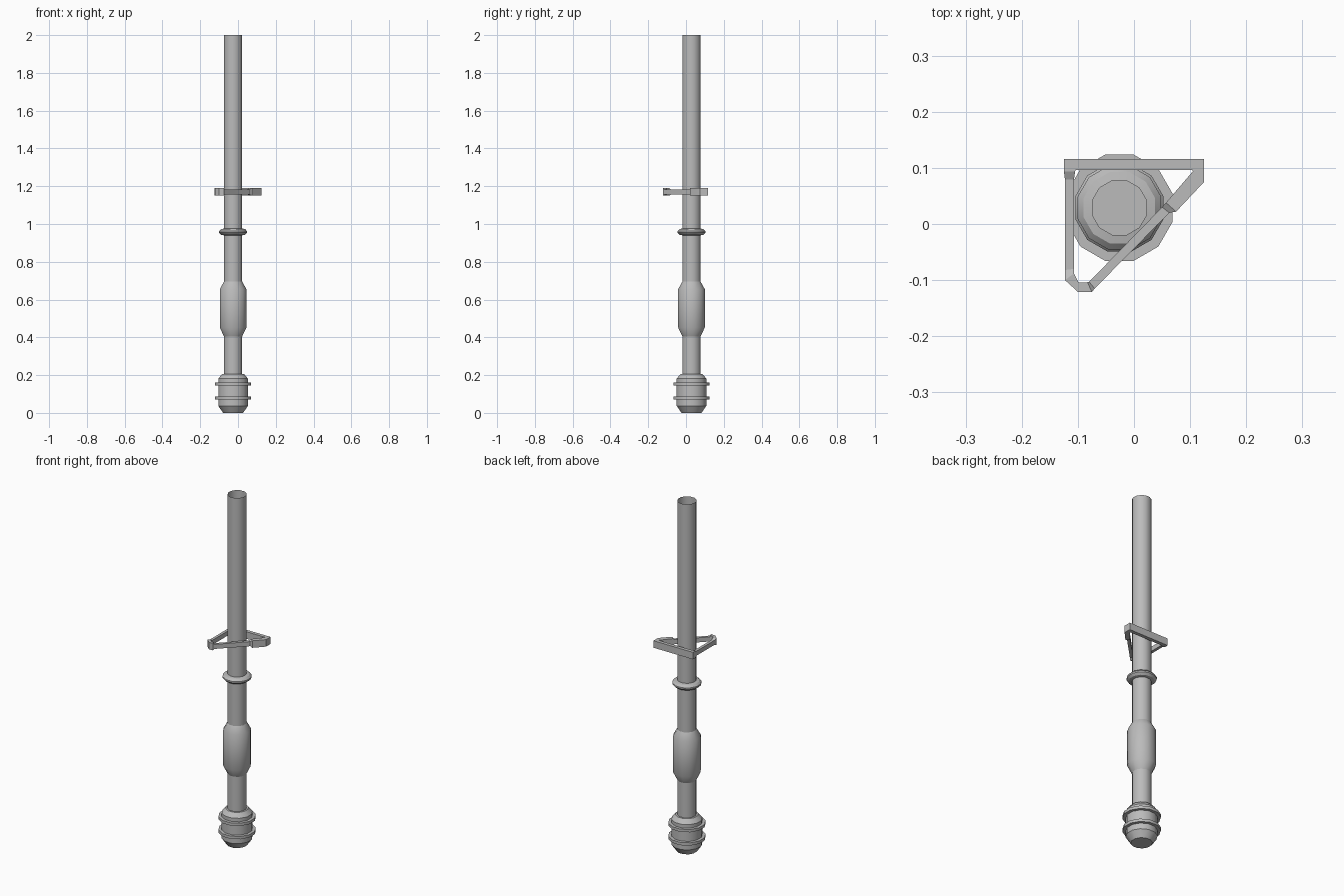
import bpy
import bmesh
from math import pi, cos, sin, radians
from mathutils import Vector

cube = bpy.data.objects.get("Cube")
if cube:
    bpy.data.objects.remove(cube, do_unlink=True)

SIDES = 12
AXIS_X, AXIS_Y = -0.026, 0.029
TUBE = 0.05

# One plain grey for every part
metal = bpy.data.materials.new("plain grey metal")
metal.use_nodes = True
grey = (0.5, 0.5, 0.5, 1)
metal.diffuse_color = grey
metal.node_tree.nodes["Principled BSDF"].inputs["Base Color"].default_value = grey


def finish(name, bm, location, smooth):
    """Turn a bmesh into a named, coloured object."""
    mesh = bpy.data.meshes.new(name)
    bm.to_mesh(mesh)
    bm.free()
    mesh.materials.append(metal)
    part = bpy.data.objects.new(name, mesh)
    part.location = location
    bpy.context.collection.objects.link(part)
    if smooth:
        bpy.ops.object.select_all(action="DESELECT")
        part.select_set(True)
        bpy.context.view_layer.objects.active = part
        bpy.ops.object.shade_smooth_by_angle(angle=radians(32))
    return part


def turned(name, profile, cap_bottom=False, cap_top=False):
    """Revolve a profile of (radius, height) points about the pole axis."""
    bm = bmesh.new()
    rings = []
    for radius, height in profile:
        angles = [2 * pi * (i + 0.5) / SIDES for i in range(SIDES)]
        rings.append([bm.verts.new((radius * cos(a), radius * sin(a), height))
                      for a in angles])
    for low, high in zip(rings, rings[1:]):
        for i in range(SIDES):
            j = (i + 1) % SIDES
            bm.faces.new((low[i], low[j], high[j], high[i]))
    if cap_bottom:
        bm.faces.new(list(reversed(rings[0])))
    if cap_top:
        bm.faces.new(rings[-1])
    return finish(name, bm, (AXIS_X, AXIS_Y, 0), True)


# Long tube, open at the top
turned("main_tube", [(TUBE, 0.19), (TUBE, 2)])

# Rounded foot with two thin flanges
turned("foot", [(0.055, 0), (0.081, 0.037), (0.081, 0.182), (0.06, 0.206), (TUBE, 0.206)],
       cap_bottom=True)
for name, middle in (("lower_flange", 0.078), ("upper_flange", 0.154)):
    turned(name, [(0.08, middle - 0.008), (0.098, middle - 0.008),
                  (0.098, middle + 0.008), (0.08, middle + 0.008)])

# Swollen grip with tapered ends
turned("grip", [(TUBE, 0.405), (0.073, 0.452), (0.073, 0.655), (TUBE, 0.695)])

# Bevelled collar
turned("collar", [(TUBE, 0.94), (0.066, 0.943), (0.077, 0.954),
                  (0.077, 0.962), (0.066, 0.973), (TUBE, 0.976)])

# Triangular bracket: a closed loop of bar sections (outer xy, inner xy, half height)
THICK, THIN = 0.02, 0.013
sections = [
    ((-0.125, 0.116), (-0.104, 0.096), THICK),
    ((0.125, 0.116), (0.104, 0.096), THICK),
    ((0.125, 0.075), (0.105, 0.094), THICK),
    ((0.075, 0.022), (0.057, 0.038), THICK),
    ((0.063, 0.020), (0.050, 0.030), THIN),
    ((-0.07, -0.115), (-0.08, -0.103), THIN),
    ((-0.075, -0.121), (-0.083, -0.104), THICK),
    ((-0.1, -0.121), (-0.099, -0.104), THICK),
    ((-0.123, -0.1), (-0.107, -0.088), THICK),
    ((-0.123, -0.082), (-0.107, -0.08), THIN),
    ((-0.123, 0.079), (-0.107, 0.079), THIN),
    ((-0.125, 0.094), (-0.105, 0.094), THICK),
]
bm = bmesh.new()
loops = []
for outer, inner, half in sections:
    corners = ((outer, -half), (outer, half), (inner, half), (inner, -half))
    loops.append([bm.verts.new(Vector((*xy, z))) for xy, z in corners])
for here, there in zip(loops, loops[1:] + loops[:1]):
    for i in range(4):
        j = (i + 1) % 4
        bm.faces.new((here[i], here[j], there[j], there[i]))
bmesh.ops.recalc_face_normals(bm, faces=bm.faces)
finish("triangle_bracket", bm, (0, 0, 1.17), False)
